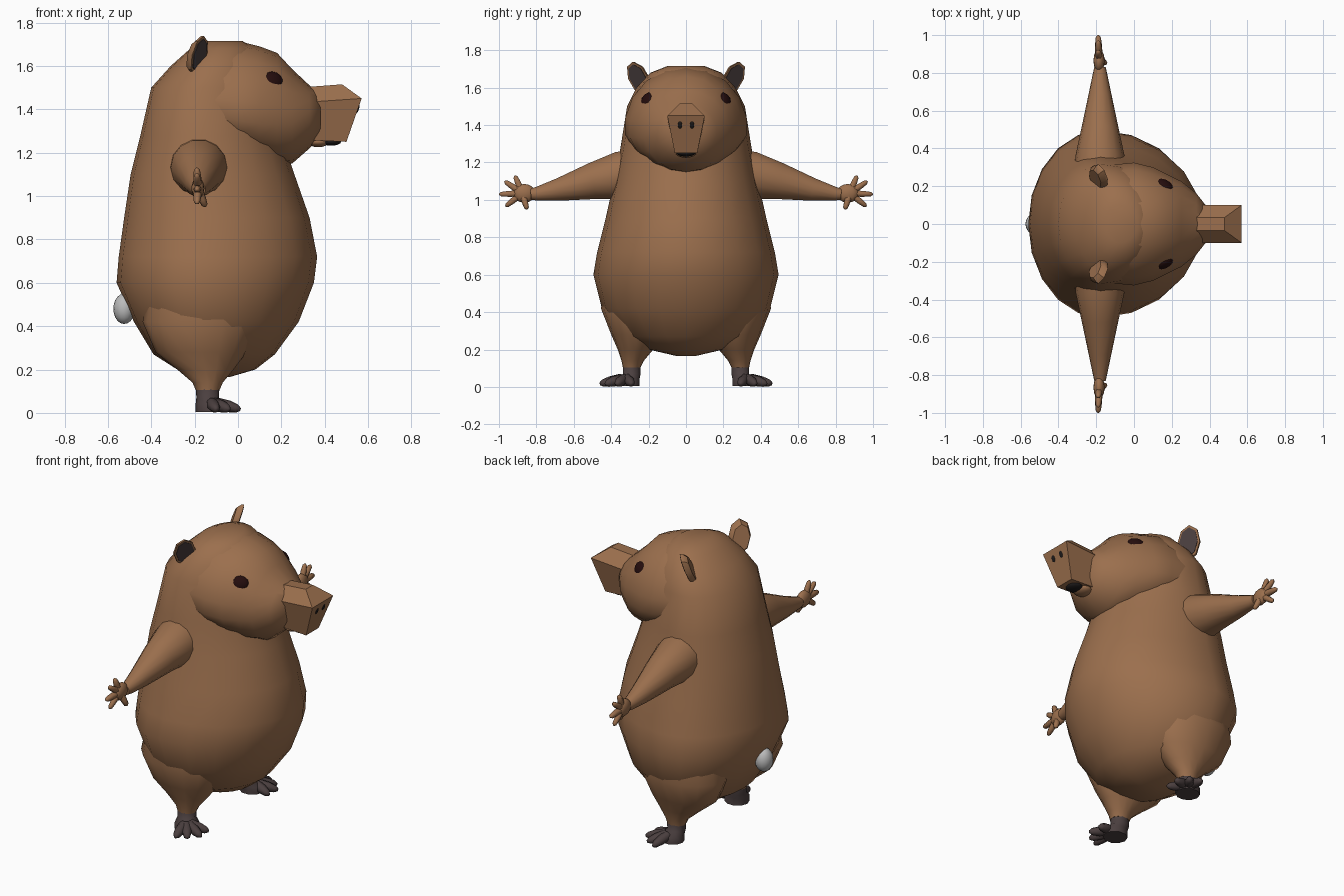
import bpy, bmesh
from math import sin, cos, pi, radians
from mathutils import Vector, Matrix

cube = bpy.data.objects.get("Cube")
if cube:
    bpy.data.objects.remove(cube)


def material(name, color):
    m = bpy.data.materials.new(name)
    m.use_nodes = True
    m.diffuse_color = (*color, 1)
    bsdf = m.node_tree.nodes["Principled BSDF"]
    bsdf.inputs["Base Color"].default_value = (*color, 1)
    bsdf.inputs["Roughness"].default_value = 0.8
    return m


FUR = material("brown fur", (0.33, 0.16, 0.075))
SKIN = material("dark skin", (0.07, 0.05, 0.05))
EYE = material("maroon eye", (0.018, 0.004, 0.004))
TAIL = material("pale tail", (0.5, 0.5, 0.5))
HOLE = material("black opening", (0.012, 0.01, 0.01))


def finish(name, bm, mat, angle=45):
    bmesh.ops.remove_doubles(bm, verts=bm.verts, dist=1e-5)
    bmesh.ops.recalc_face_normals(bm, faces=bm.faces)
    me = bpy.data.meshes.new(name)
    bm.to_mesh(me)
    bm.free()
    me.materials.append(mat)
    me.shade_smooth()
    me.set_sharp_from_angle(angle=radians(angle))
    ob = bpy.data.objects.new(name, me)
    bpy.context.collection.objects.link(ob)
    return ob


def ring(c, u, v, n=16, back=1.0):
    """Oval loop; the half opposite to u is scaled by back."""
    c, u, v = Vector(c), Vector(u), Vector(v)
    pts = []
    for i in range(n):
        a = 2 * pi * i / n
        k = cos(a) * (back if cos(a) < 0 else 1)
        pts.append(c + u * k + v * sin(a))
    return pts


def loft(name, rings, mat, angle=45):
    bm = bmesh.new()
    loops = [[bm.verts.new(p) for p in r] for r in rings]
    n = len(loops[0])
    for a, b in zip(loops, loops[1:]):
        for i in range(n):
            j = (i + 1) % n
            bm.faces.new((a[i], a[j], b[j], b[i]))
    for cap in (loops[0], loops[-1]):
        bm.faces.new(cap)
    return finish(name, bm, mat, angle)


def tube(name, path, mat, n=10, flat=1.0):
    """Limb along points (x, y, z, radius); flat scales its x thickness."""
    pts = [Vector(p[:3]) for p in path]
    rings = []
    for i, p in enumerate(pts):
        d = (pts[min(i + 1, len(pts) - 1)] - pts[max(i - 1, 0)]).normalized()
        v = d.cross((1, 0, 0)).normalized()
        u = v.cross(d).normalized()
        rings.append(ring(p, u * path[i][3] * flat, v * path[i][3], n))
    return loft(name, rings, mat, 60)


def ball(name, c, size, mat, normal=(0, 0, 1), n=12):
    rot = Vector(normal).to_track_quat("Z", "Y").to_matrix().to_4x4()
    bm = bmesh.new()
    bmesh.ops.create_uvsphere(
        bm, u_segments=n, v_segments=n // 2 + 2, radius=1,
        matrix=Matrix.Translation(c) @ rot @ Matrix.Diagonal((*size, 1)))
    return finish(name, bm, mat, 60)


# Torso: height, back x, front x, half width
torso = [
    (0.165, -0.16, -0.04, 0.05), (0.2, -0.28, 0.08, 0.2),
    (0.27, -0.39, 0.17, 0.34), (0.42, -0.48, 0.28, 0.45),
    (0.6, -0.56, 0.35, 0.495), (0.72, -0.55, 0.365, 0.475),
    (0.9, -0.525, 0.33, 0.43), (1.1, -0.495, 0.26, 0.385),
    (1.28, -0.45, 0.2, 0.35), (1.5, -0.4, 0.16, 0.315),
    (1.6, -0.31, 0.13, 0.265), (1.68, -0.22, 0.08, 0.19),
    (1.715, -0.15, 0.02, 0.1),
]
rings = []
for z, xb, xf, w in torso:
    cx = xb + 0.42 * (xf - xb)
    rings.append(ring((cx, 0, z), (xf - cx, 0, 0), (0, w, 0), 20, (cx - xb) / (xf - cx)))
loft("torso", rings, FUR)

# Head: x, underside, widest height, top, half width
head = [
    (-0.2, 1.25, 1.4, 1.68, 0.31), (0.0, 1.19, 1.38, 1.715, 0.33),
    (0.1, 1.16, 1.37, 1.69, 0.305), (0.18, 1.145, 1.37, 1.66, 0.265),
    (0.25, 1.15, 1.37, 1.585, 0.23), (0.33, 1.22, 1.37, 1.51, 0.165),
    (0.38, 1.28, 1.38, 1.47, 0.1),
]
loft("head", [ring((x, 0, m), (0, 0, t - m), (0, w, 0), 18, (m - b) / (t - m))
              for x, b, m, t, w in head], FUR)


# Snout: six-sided block with a slanted front
def snout_ring(xt, xm, xb, top, mid, bot):
    half = [(xt, 0.035, top), (xm, 0.1, mid), (xb, 0.06, bot)]
    return [Vector(p) for p in half] + [Vector((x, -y, z)) for x, y, z in reversed(half)]


loft("snout", [snout_ring(0.28, 0.28, 0.28, 1.5, 1.43, 1.26),
               snout_ring(0.48, 0.57, 0.5, 1.515, 1.45, 1.25),
               [Vector((0.57, 0, 1.45))] * 6], FUR, 25)
ball("mouth", (0.43, 0, 1.25), (0.045, 0.05, 0.018), HOLE)
ball("lower_lip", (0.37, 0, 1.25), (0.05, 0.055, 0.025), FUR)

# Tail
ball("tail", (-0.525, 0, 0.48), (0.05, 0.055, 0.07), TAIL, n=16)

for side, s in (("left", 1), ("right", -1)):
    def name(part):
        return side + "_" + part

    # Eye and nostril
    ball(name("eye"), (0.16, s * 0.207, 1.533), (0.05, 0.044, 0.025), EYE, (0.4, s * 0.8, 0.4))
    ball(name("nostril"), (0.553, s * 0.032, 1.4), (0.012, 0.02, 0.004), HOLE, (0.94, 0, -0.33))

    # Ear plate with a dark inner face
    wide = Vector((0.035, -s * 0.055, 0))
    up = Vector((0.02, s * 0.03, 0.09))
    out = Vector((0.84, s * 0.54, 0))
    mid = Vector((-0.19, s * 0.247, 1.648))
    loft(name("ear"), [ring(mid + out * d, wide * k, up * k, 8)
                       for d, k in ((-0.02, 0.8), (0.0, 1), (0.015, 1))], FUR, 35)
    loft(name("ear_inside"), [ring(mid + out * d, wide * 0.82, up * 0.85, 8)
                              for d in (0.012, 0.019)], SKIN, 35)

    # Arm
    tube(name("arm"), [(-0.18, s * y, z, r) for y, z, r in (
        (0.2, 1.14, 0.14), (0.36, 1.13, 0.13), (0.5, 1.1, 0.1),
        (0.68, 1.055, 0.062), (0.8, 1.032, 0.037), (0.83, 1.03, 0.03))], FUR, 14)

    # Hand with splayed fingers
    ball(name("palm"), (-0.185, s * 0.865, 1.035), (0.03, 0.06, 0.05), FUR)
    tips = [(0.915, 1.13), (0.97, 1.1), (1.0, 1.03), (0.965, 0.965), (0.85, 0.95)]
    for i, (y, z) in enumerate(tips):
        base = Vector((-0.185, s * 0.875, 1.035))
        tip = Vector((-0.15 if i == 4 else -0.19, s * y, z))
        tube(name("finger_%d" % (i + 1)),
             [(*base.lerp(tip, t), r) for t, r in ((0.1, 0.02), (0.6, 0.018), (0.9, 0.014), (1, 0.004))],
             FUR, 6)

    # Thigh narrowing to the ankle
    loft(name("thigh"), [ring((x, s * y, z), (rx, 0, 0), (0, ry, 0), 16) for x, y, z, rx, ry in (
        (-0.17, 0.24, 0.6, 0.24, 0.18), (-0.17, 0.255, 0.42, 0.27, 0.2),
        (-0.17, 0.26, 0.28, 0.21, 0.14), (-0.15, 0.27, 0.2, 0.13, 0.095),
        (-0.14, 0.285, 0.14, 0.07, 0.06), (-0.14, 0.29, 0.105, 0.055, 0.048))], FUR)

    # Foot with toes
    loft(name("foot"), [ring((x, s * y, z), (rx, 0, 0), (0, ry, 0), 10) for x, y, z, rx, ry in (
        (-0.14, 0.29, 0.13, 0.055, 0.048), (-0.14, 0.29, 0.07, 0.052, 0.05),
        (-0.125, 0.31, 0.045, 0.07, 0.065), (-0.125, 0.31, 0.004, 0.07, 0.065))], SKIN, 60)
    for i, (x, y) in enumerate([(0.005, 0.29), (0.01, 0.37), (-0.04, 0.43), (-0.1, 0.46)]):
        base, tip = Vector((-0.125, s * 0.32, 0.05)), Vector((x, s * y, 0.016))
        tube(name("toe_%d" % (i + 1)),
             [(*base.lerp(tip, t), r) for t, r in ((0.2, 0.028), (0.6, 0.028), (0.88, 0.02), (1, 0.008))],
             SKIN, 7)
